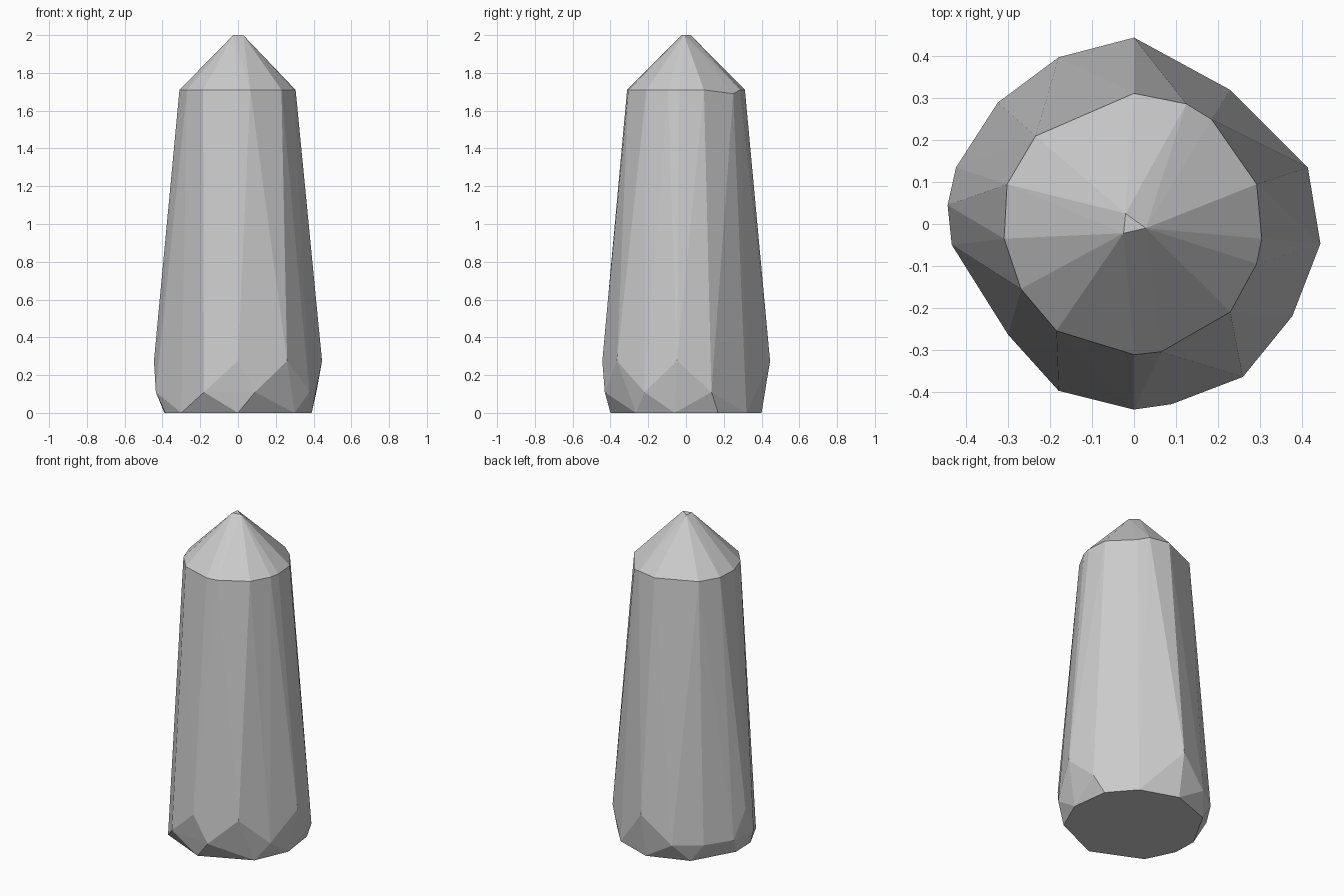
import bpy, bmesh

if "Cube" in bpy.data.objects:
    bpy.data.objects.remove(bpy.data.objects["Cube"])


def hull(name, points):
    """Faceted solid wrapped around cross-section points."""
    bm = bmesh.new()
    for p in points:
        bm.verts.new(p)
    res = bmesh.ops.convex_hull(bm, input=bm.verts[:])
    inner = [v for v in bm.verts if not v.link_faces]
    bmesh.ops.delete(bm, geom=inner, context='VERTS')
    bmesh.ops.dissolve_limit(bm, angle_limit=0.01, verts=bm.verts[:], edges=bm.edges[:])
    bmesh.ops.recalc_face_normals(bm, faces=bm.faces[:])
    me = bpy.data.meshes.new(name)
    bm.to_mesh(me)
    bm.free()
    ob = bpy.data.objects.new(name, me)
    bpy.context.collection.objects.link(ob)
    return ob


def ring(z, xy):
    return [(x, y, z) for x, y in xy]


# small flat tip
tip = ring(2.0, [(-0.02, 0.025), (0.028, -0.01), (-0.025, -0.022)])

# shoulder where the cone meets the tapered body
shoulder = ring(1.71, [
    (0, 0.312), (0.125, 0.287), (0.293, 0.095), (0.305, -0.035),
    (0.293, -0.095), (0.23, -0.21), (0.065, -0.305), (0, -0.312),
    (-0.185, -0.255), (-0.27, -0.155), (-0.31, -0.035), (-0.303, 0.095),
    (-0.235, 0.21)]) + [(0.185, 0.25, 1.69)]

# widest corners, and the chamfer corners between them
wide = ring(0.275, [(0, 0.445), (0.445, -0.047), (0.26, -0.365),
                    (0, -0.443), (-0.445, 0.045)])
chamfer = ring(0.11, [(0.415, 0.135), (0.378, -0.22), (0.09, -0.43), (-0.18, -0.398),
                      (-0.435, -0.05), (-0.425, 0.135), (-0.325, 0.29), (-0.18, 0.398)])

# flat underside
base = ring(0.0, [(0, -0.4), (0.3, -0.265), (0.39, -0.06), (0.36, 0.17), (0.23, 0.32),
                  (0, 0.4), (-0.25, 0.31), (-0.39, 0.06), (-0.385, -0.09), (-0.3, -0.265)])

hull("crystal_point", tip + shoulder + wide + chamfer + base)
